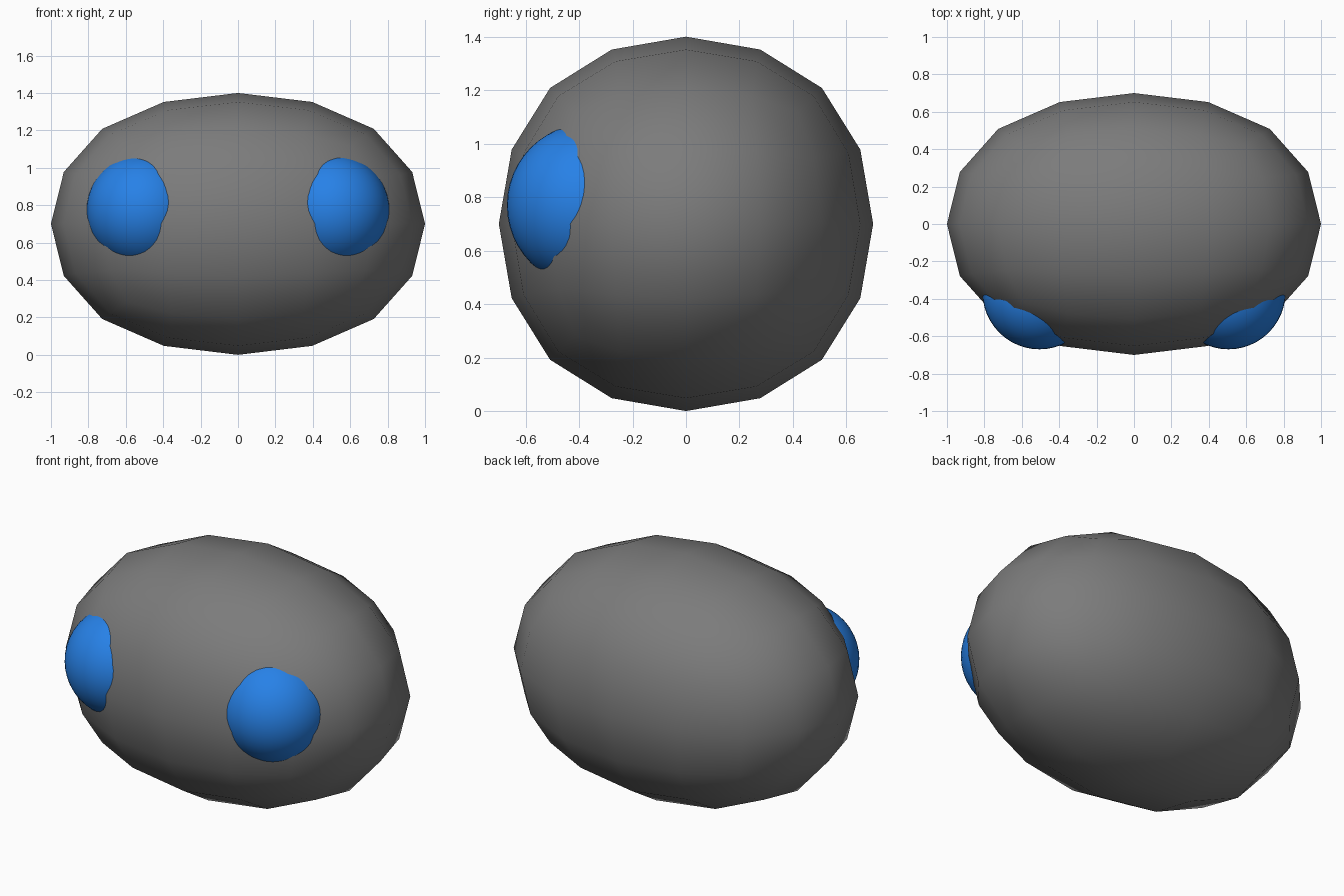
import bpy

old = bpy.data.objects.get("Cube")
if old:
    bpy.data.objects.remove(old, do_unlink=True)


def make_material(name, colour):
    mat = bpy.data.materials.new(name)
    mat.use_nodes = True
    mat.diffuse_color = (*colour, 1)
    mat.node_tree.nodes["Principled BSDF"].inputs["Base Color"].default_value = (*colour, 1)
    return mat


def finish(obj, name, mat):
    obj.name = name
    obj.data.materials.append(mat)
    for face in obj.data.polygons:
        face.use_smooth = True


grey = make_material("dark grey", (0.2, 0.2, 0.2))
blue = make_material("bright blue", (0.02, 0.22, 0.8))

# Body: a stretched cube rounded by two subdivision steps
SHRINK = 0.8395  # how far a face centre moves in when the cube is rounded
bpy.ops.mesh.primitive_cube_add(size=2 / SHRINK, location=(0, 0, 0.7))
body = bpy.context.object
body.scale = (1, 0.7, 0.7)
finish(body, "body", grey)
rounding = body.modifiers.new("rounding", "SUBSURF")
rounding.levels = rounding.render_levels = 2

# Eyes: smooth balls sunk into the front
for side, name in ((1, "left_eye"), (-1, "right_eye")):
    bpy.ops.mesh.primitive_uv_sphere_add(
        segments=48, ring_count=24, radius=0.305, location=(side * 0.505, -0.365, 0.77))
    finish(bpy.context.object, name, blue)
